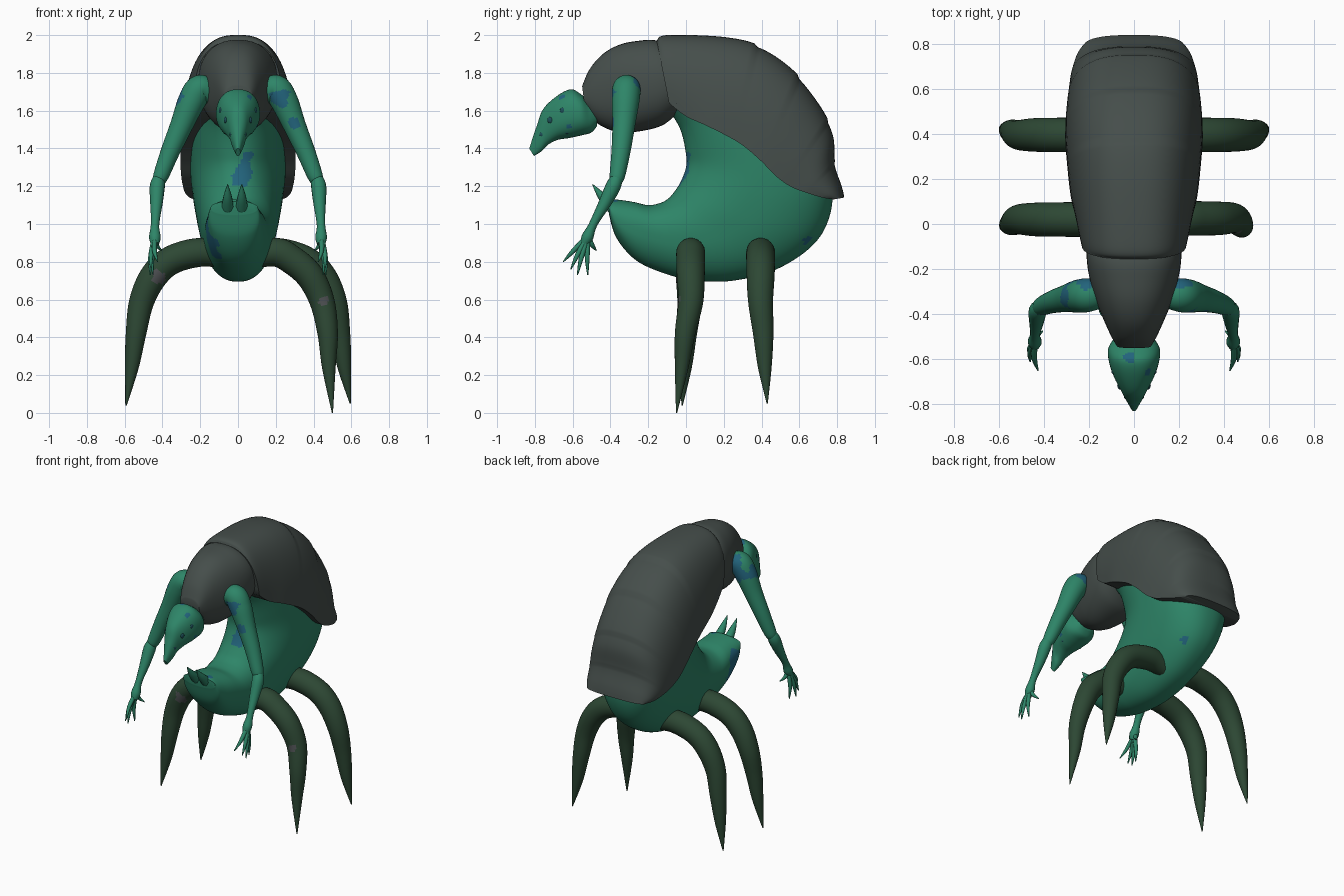
import bpy, bmesh, math
from mathutils import Vector, noise

if "Cube" in bpy.data.objects:
    bpy.data.objects.remove(bpy.data.objects["Cube"])


def material(name, r, g, b):
    m = bpy.data.materials.new(name)
    m.diffuse_color = (r, g, b, 1)
    m.use_nodes = True
    m.node_tree.nodes["Principled BSDF"].inputs["Base Color"].default_value = m.diffuse_color
    return m


SKIN = material("teal skin", 0.027, 0.235, 0.138)
SHELL = material("charcoal shell", 0.060, 0.076, 0.070)
LEG = material("dark green leg", 0.026, 0.064, 0.034)
BLUE = material("blue patch", 0.016, 0.125, 0.20)
EYE = material("dark eye", 0.012, 0.075, 0.095)
GREY = material("grey patch", 0.075, 0.08, 0.085)
BROWN = material("brown patch", 0.07, 0.06, 0.035)


def smooth_path(keys, steps):
    """Catmull-Rom interpolation of tuples of any length."""
    k = [keys[0]] + list(keys) + [keys[-1]]
    out = []
    for i in range(1, len(k) - 2):
        for s in range(steps):
            t = s / steps
            out.append([0.5 * (2 * b + (c - a) * t + (2 * a - 5 * b + 4 * c - d) * t * t
                               + (3 * b - a - 3 * c + d) * t ** 3)
                        for a, b, c, d in zip(k[i - 1], k[i], k[i + 1], k[i + 2])])
    out.append(list(keys[-1]))
    return out


def skin(name, rings, mat, sharp=50):
    """Bridge closed rings of points and cap both ends."""
    bm = bmesh.new()
    loops = [[bm.verts.new(p) for p in ring] for ring in rings]
    n = len(loops[0])
    for a, b in zip(loops, loops[1:]):
        for i in range(n):
            j = (i + 1) % n
            bm.faces.new((a[i], a[j], b[j], b[i]))
    bm.faces.new(loops[0])
    bm.faces.new(loops[-1])
    bmesh.ops.recalc_face_normals(bm, faces=bm.faces)
    me = bpy.data.meshes.new(name)
    bm.to_mesh(me)
    bm.free()
    me.shade_smooth()
    me.set_sharp_from_angle(angle=math.radians(sharp))
    me.materials.append(mat)
    ob = bpy.data.objects.new(name, me)
    bpy.context.collection.objects.link(ob)
    return ob


def spow(v, e):
    return math.copysign(abs(v) ** e, v)


def profile_loft(name, keys, mat, power=2.3, n=40, steps=6, lean=0.0):
    """Sections (y1, z1, y2, z2, half width, egg): superellipses between two outlines."""
    rings = []
    for y1, z1, y2, z2, w, *egg in smooth_path(keys, steps):
        a, b = Vector((0, y1, z1)), Vector((0, y2, z2))
        mid, half = (a + b) / 2, (b - a) / 2
        ring = []
        for i in range(n):
            t = math.tau * i / n
            p = mid + half * spow(math.sin(t), 2 / power)
            bulge = 1 + (egg[0] if egg else 0) * math.sin(t)
            p.x = w * bulge * spow(math.cos(t), 2 / power) + lean * min(p.y, 0)
            ring.append(p)
        rings.append(ring)
    return skin(name, rings, mat)


def tube(name, keys, mat, n=16, steps=5):
    """Round limb through points (x, y, z, radius)."""
    path = smooth_path(keys, steps)
    pts = [Vector(p[:3]) for p in path]
    rings, side = [], None
    for i, p in enumerate(pts):
        d = (pts[min(i + 1, len(pts) - 1)] - pts[max(i - 1, 0)]).normalized()
        if side is None:
            side = d.orthogonal()
        side = (side - d * side.dot(d)).normalized()
        up = d.cross(side)
        r = max(path[i][3], 0.002)
        rings.append([p + r * (side * math.cos(math.tau * k / n) + up * math.sin(math.tau * k / n))
                      for k in range(n)])
    return skin(name, rings, mat)


def patch(ob, mat, spots):
    """Colour faces near each (x, y, z, radius) with a ragged border."""
    ob.data.materials.append(mat)
    slot = len(ob.data.materials) - 1
    for f in ob.data.polygons:
        for x, y, z, r in spots:
            d = (f.center - Vector((x, y, z))).length
            if d < r * (1 + 0.5 * noise.noise(f.center * 22)):
                f.material_index = slot


# Curled body: inner outline, outer outline, half width, egg shape
body = profile_loft("curled_body", [
    (-0.10, 1.62, 0.05, 1.90, .19, .12), (-0.03, 1.50, 0.40, 1.80, .225, .2),
    (0.00, 1.37, 0.62, 1.55, .243, .25), (0.00, 1.30, 0.73, 1.30, .245, .25),
    (-0.03, 1.22, 0.775, 1.12, .238, .15), (-0.07, 1.16, 0.70, 0.92, .22, .0),
    (-0.10, 1.13, 0.50, 0.77, .20, -.1), (-0.14, 1.11, 0.25, 0.70, .185, -.14),
    (-0.20, 1.10, 0.02, 0.705, .17, -.16), (-0.27, 1.115, -0.16, 0.755, .158, -.16),
    (-0.33, 1.125, -0.28, 0.82, .148, -.12), (-0.385, 1.13, -0.37, 0.93, .138, -.05),
    (-0.405, 1.12, -0.408, 1.05, .125, 0)], SKIN, lean=0.05, n=120, steps=12)
patch(body, BLUE, [(0.02, 0.0, 1.24, .052), (0.04, 0.0, 1.29, .045), (0.065, -0.01, 1.36, .034),
                   (-0.158, -0.31, 1.02, .06), (-0.155, -0.28, 0.93, .065), (-0.135, -0.25, 0.85, .055),
                   (0.04, -0.38, 1.10, .025), (0.12, 0.66, 0.90, .035)])
patch(body, BROWN, [(0.095, 0.0, 1.345, .018)])

# Back shell: half superellipse over the back with stepped bands towards the rear
shell_keys = [
    (-0.155, 1.97, -0.09, 1.64, .232), (-0.10, 2.00, 0.00, 1.57, .25),
    (0.20, 1.99, 0.12, 1.515, .28), (0.40, 1.94, 0.28, 1.43, .298),
    (0.575, 1.81, 0.39, 1.34, .305), (0.705, 1.64, 0.48, 1.25, .30),
    (0.78, 1.48, 0.56, 1.195, .29), (0.79, 1.32, 0.64, 1.165, .28),
    (0.825, 1.20, 0.72, 1.14, .257), (0.838, 1.14, 0.78, 1.13, .225)]
rings = []
for i, (y1, z1, y2, z2, w) in enumerate(smooth_path(shell_keys, 10)):
    top, edge = Vector((0, y1, z1)), Vector((0, y2, z2))
    ridge = 1 - 0.025 * (1 - (i % 14) / 14) if 28 < i < 84 else 1
    ring = []
    for k in range(41):
        t = math.pi * k / 40
        p = edge + (top - edge) * spow(math.sin(t), 2 / 2.6) * ridge
        p.x = w * spow(math.cos(t), 2 / 2.6)
        ring.append(p)
    rings.append(ring)
skin("back_shell", rings, SHELL)

# Shoulder hood in front of the shell
profile_loft("shoulder_hood", [
    (-0.06, 1.93, -0.05, 1.58, .20), (-0.16, 1.972, -0.13, 1.52, .21),
    (-0.25, 1.97, -0.25, 1.49, .195), (-0.35, 1.95, -0.35, 1.485, .165),
    (-0.44, 1.90, -0.43, 1.51, .13), (-0.51, 1.82, -0.49, 1.55, .10),
    (-0.55, 1.73, -0.535, 1.61, .075)], SHELL)

# Beaked head
head = profile_loft("beaked_head", [
    (-0.47, 1.62, -0.47, 1.52, .06), (-0.52, 1.655, -0.50, 1.485, .09),
    (-0.56, 1.69, -0.55, 1.47, .115), (-0.61, 1.713, -0.62, 1.455, .11),
    (-0.68, 1.68, -0.68, 1.445, .088), (-0.755, 1.61, -0.73, 1.42, .055),
    (-0.79, 1.52, -0.765, 1.385, .036), (-0.83, 1.40, -0.805, 1.36, .012)], SKIN, n=64, steps=9)
patch(head, BLUE, [(-0.02, -0.59, 1.71, .026), (0.06, -0.66, 1.67, .02), (.1, -.62, 1.52, .014)])

# Spikes on the tail tip
for i, x in enumerate((-0.055, 0.02)):
    tube(f"tail_spike_{i + 1}", [(x, -0.37, 1.07, .036), (x, -0.44, 1.14, .024),
                                 (x, -0.495, 1.21, .002)], SKIN, n=10)

# Arms, hands and eyes, mirrored
for s, side in ((1, "right"), (-1, "left")):
    def flip(keys):
        return [(s * x, y, z, r) for x, y, z, r in keys]

    arm = tube(f"{side}_upper_arm", flip([
        (.14, -.31, 1.69, .06), (.20, -.315, 1.715, .074), (.245, -.32, 1.65, .073),
        (.30, -.33, 1.52, .06), (.36, -.345, 1.38, .05), (.41, -.365, 1.25, .040),
        (.425, -.375, 1.22, .025)]), SKIN, n=40, steps=14)
    patch(arm, BLUE, [(s * .20, -.25, 1.74, .052), (.225, -.385, 1.67, .055), (.30, -.385, 1.53, .03),
                      (-.305, -.33, 1.68, .052), (-.24, -.25, 1.67, .05)])
    tube(f"{side}_forearm", flip([
        (.415, -.365, 1.25, .030), (.427, -.385, 1.20, .040), (.432, -.43, 1.11, .033),
        (.437, -.475, 1.03, .024), (.44, -.50, .98, .023), (.44, -.522, .93, .031),
        (.44, -.54, .895, .022)]), SKIN)
    fingers = [(.425, -.65, .80), (.46, -.61, .76), (.465, -.575, .73),
               (.45, -.52, .73), (.405, -.475, .86)]
    for i, (x, y, z) in enumerate(fingers):
        tube(f"{side}_finger_{i + 1}", flip([
            (.44, -.52, .935, .014),
            (x * .5 + .23, y * .55 - .237, z * .5 + .46, .013),
            (x, y, z, .003)]), SKIN, n=8, steps=4)
    for i, (x, y, z, r) in enumerate([(.090, -.65, 1.60, .018), (.063, -.715, 1.55, .019),
                                      (.037, -.762, 1.475, .014), (.071, -.63, 1.49, .013)]):
        bpy.ops.mesh.primitive_uv_sphere_add(segments=12, ring_count=8, radius=r,
                                             location=(s * x, y, z))
        eye = bpy.context.object
        eye.name = f"{side}_eye_{i + 1}"
        eye.scale.x = 0.6
        eye.data.shade_smooth()
        eye.data.materials.append(EYE)

# Four arched pointed legs: side, base y, tip y, knee x, tip x, tip z
for name, s, y, ty, k, tx, tz in (
        ("front_right_leg", 1, .025, -.05, .445, .50, .0), ("front_left_leg", -1, .02, -.02, .51, .592, .04),
        ("rear_right_leg", 1, .395, .43, .51, .594, .05), ("rear_left_leg", -1, .395, .43, .51, .594, .05)):
    m = y * .6 + ty * .4
    leg = tube(name, [
        (s * .08, y, .83, .065), (s * .20, y, .85, .076), (s * (k - .16), y, .81, .076),
        (s * (k - .065), y, .725, .074), (s * k, y, .59, .066), (s * (k + .03), m, .42, .054),
        (s * (k * .4 + tx * .6 + .003), m * .6 + ty * .4, .24, .036), (s * tx, ty, tz, .003)],
        LEG, n=32, steps=10)
    if "front" in name:
        patch(leg, GREY, [(-.42, -.045, .715, .04), (.45, -.035, .60, .026)])
